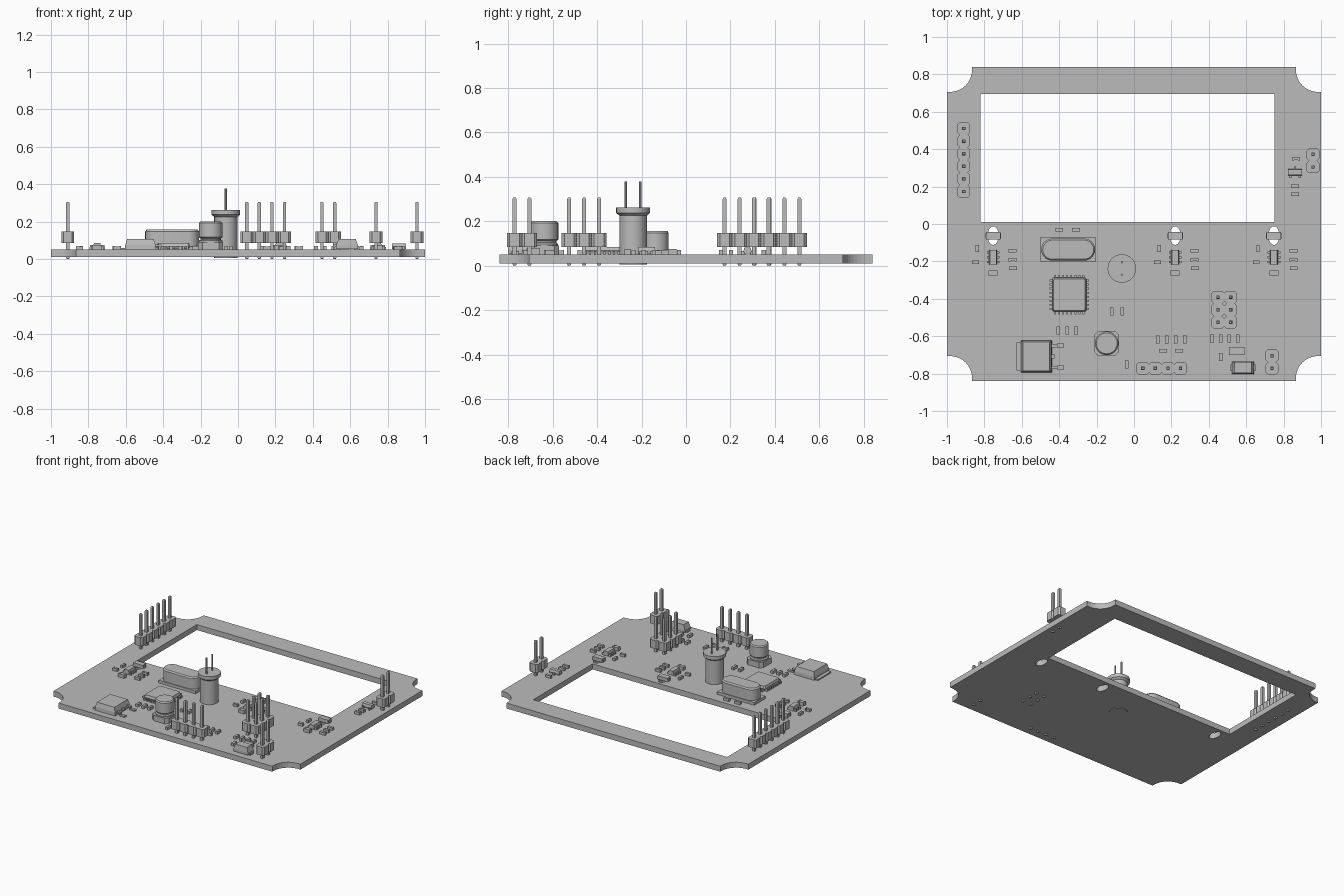
import bpy, bmesh, math
from mathutils import Vector

cube = bpy.data.objects.get("Cube")
if cube:
    bpy.data.objects.remove(cube, do_unlink=True)

grey = bpy.data.materials.new("plain grey")
grey.use_nodes = True
COLOUR = (0.5, 0.5, 0.5, 1)
grey.diffuse_color = COLOUR
grey.node_tree.nodes["Principled BSDF"].inputs["Base Color"].default_value = COLOUR

BOTTOM, TOP = 0.01, 0.05
PITCH = 0.0673


def finish(name, bm, smooth=False):
    bmesh.ops.recalc_face_normals(bm, faces=bm.faces)
    mesh = bpy.data.meshes.new(name)
    bm.to_mesh(mesh)
    bm.free()
    mesh.materials.append(grey)
    ob = bpy.data.objects.new(name, mesh)
    bpy.context.collection.objects.link(ob)
    if smooth:
        bpy.ops.object.select_all(action='DESELECT')
        ob.select_set(True)
        bpy.context.view_layer.objects.active = ob
        bpy.ops.object.shade_smooth_by_angle(angle=math.radians(35))
    return ob


def loft(bm, rings):
    """Skin a stack of (outline, height) rings and cap both ends."""
    loops = [[bm.verts.new((x, y, z)) for x, y in pts] for pts, z in rings]
    for a, b in zip(loops, loops[1:]):
        n = len(a)
        for i in range(n):
            bm.faces.new((a[i], a[(i + 1) % n], b[(i + 1) % n], b[i]))
    bm.faces.new(loops[0][::-1])
    bm.faces.new(loops[-1])


def rect(x, y, w, d, cut=0.0):
    """Rectangle outline, with chamfered corners when cut is given."""
    a, b = w / 2, d / 2
    if not cut:
        return [(x - a, y - b), (x + a, y - b), (x + a, y + b), (x - a, y + b)]
    return [(x - a + cut, y - b), (x + a - cut, y - b), (x + a, y - b + cut), (x + a, y + b - cut),
            (x + a - cut, y + b), (x - a + cut, y + b), (x - a, y + b - cut), (x - a, y - b + cut)]


def oval(x, y, rx, ry, n=32):
    return [(x + rx * math.cos(math.tau * i / n), y + ry * math.sin(math.tau * i / n)) for i in range(n)]


def stadium(x, y, w, d, n=12):
    r, s = d / 2, (w - d) / 2
    pts = []
    for side, start in ((1, -math.pi / 2), (-1, math.pi / 2)):
        for i in range(n + 1):
            t = start + math.pi * i / n
            pts.append((x + side * s + r * math.cos(t), y + r * math.sin(t)))
    return pts


def box(bm, x, y, w, d, z0, z1):
    loft(bm, [(rect(x, y, w, d), z0), (rect(x, y, w, d), z1)])


# Board with scooped corners, a window and three slots
def board_outline():
    hx, hy, r, lip, n = 1.0, 0.84, 0.118, 0.016, 10
    pts = []
    for sx, sy in ((1, 1), (-1, 1), (-1, -1), (1, -1)):
        arc = [(hx, hy - r - lip)]
        for i in range(n + 1):
            t = math.pi / 2 * i / n
            arc.append((hx - lip - r * math.sin(t), hy - lip - r * math.cos(t)))
        arc.append((hx - r - lip, hy))
        if sx * sy < 0:
            arc.reverse()
        pts += [(sx * x, sy * y) for x, y in arc]
    return pts


LED_X = (-0.753, 0.22, 0.748)
bm = bmesh.new()
outlines = [board_outline(), rect(-0.035, 0.3525, 1.57, 0.685)]
outlines += [oval(x, -0.062, 0.029, 0.05, 24) for x in LED_X]
edges = []
for pts in outlines:
    vs = [bm.verts.new((x, y, BOTTOM)) for x, y in pts]
    edges += [bm.edges.new((vs[i], vs[(i + 1) % len(vs)])) for i in range(len(vs))]
bmesh.ops.triangle_fill(bm, edges=edges, use_beauty=True, normal=Vector((0, 0, 1)))
ext = bmesh.ops.extrude_face_region(bm, geom=bm.faces[:])
bmesh.ops.translate(bm, verts=[v for v in ext["geom"] if isinstance(v, bmesh.types.BMVert)],
                    vec=(0, 0, TOP - BOTTOM))
finish("circuit_board", bm)


# Pin headers: chamfered cells with square pins through the board
def header(name, x, y, cols, rows):
    bm = bmesh.new()
    for i in range(cols):
        for j in range(rows):
            px, py = x + i * PITCH, y + j * PITCH
            cell = rect(px, py, PITCH, PITCH, 0.012)
            loft(bm, [(cell, 0.085), (cell, 0.147)])
            loft(bm, [(rect(px, py, 0.011, 0.011), 0), (rect(px, py, 0.018, 0.018), 0.006),
                      (rect(px, py, 0.018, 0.018), 0.3), (rect(px, py, 0.011, 0.011), 0.306)])
    finish(name, bm)


header("side_pin_header", -0.91, 0.174, 1, 6)
header("edge_pin_header", 0.957, 0.305, 1, 2)
header("front_pin_header", 0.047, -0.772, 4, 1)
header("corner_pin_header", 0.738, -0.772, 1, 2)
header("double_pin_header", 0.449, -0.526, 2, 3)

# Upright round component with a rim and two wires
bm = bmesh.new()
cx, cy = -0.065, -0.238
loft(bm, [(oval(cx, cy, r, r), z) for r, z in
          ((0.062, 0.006), (0.062, 0.225), (0.076, 0.237), (0.076, 0.262))])
for dy in (-0.033, 0.033):
    loft(bm, [(oval(cx, cy + dy, 0.006, 0.006, 10), z) for z in (0.25, 0.378)])
finish("round_component", bm, True)

# Can capacitor on a square foot
bm = bmesh.new()
cx, cy = -0.146, -0.638
loft(bm, [(rect(cx, cy, 0.134, 0.134, 0.022), z) for z in (TOP, 0.09)])
loft(bm, [(oval(cx, cy, r, r), z) for r, z in
          ((0.062, 0.088), (0.062, 0.098), (0.054, 0.104), (0.054, 0.11), (0.063, 0.117),
           (0.063, 0.192), (0.056, 0.2))])
finish("can_capacitor", bm, True)

# Crystal can on its flat base
bm = bmesh.new()
cx, cy = -0.352, -0.137
box(bm, cx, cy, 0.3, 0.128, TOP, 0.07)
loft(bm, [(stadium(cx, cy, 0.288, 0.118), z) for z in (0.07, 0.148)]
     + [(stadium(cx, cy, 0.272, 0.102), 0.157)])
finish("crystal", bm, True)

# Square processor with eight leads on each side
bm = bmesh.new()
cx, cy = -0.346, -0.378
loft(bm, [(rect(cx, cy, s, s, 0.008), z) for s, z in ((0.17, 0.055), (0.182, 0.068), (0.17, 0.085))])
for i in range(8):
    o = (i - 3.5) * 0.0215
    for s in (-1, 1):
        box(bm, cx + o, cy + s * 0.092, 0.01, 0.026, TOP, 0.066)
        box(bm, cx + s * 0.092, cy + o, 0.026, 0.01, TOP, 0.066)
finish("processor", bm)

# Power regulator with a tab, two leads and a stub
bm = bmesh.new()
cx, cy = -0.522, -0.708
loft(bm, [(rect(cx, cy, 0.165, 0.172), TOP), (rect(cx, cy, 0.162, 0.17), 0.075),
          (rect(cx, cy, 0.142, 0.154), 0.108)])
box(bm, -0.605, cy, 0.045, 0.15, TOP, 0.06)
for y in (-0.65, -0.767):
    box(bm, -0.43, y, 0.04, 0.018, 0.068, 0.078)
    box(bm, -0.413, y, 0.01, 0.018, TOP, 0.078)
    box(bm, -0.393, y, 0.036, 0.022, TOP, 0.06)
box(bm, -0.432, cy, 0.02, 0.02, 0.066, 0.078)
finish("power_regulator", bm)

# Power diode with end tabs
bm = bmesh.new()
cx, cy = 0.583, -0.768
loft(bm, [(rect(cx, cy, 0.116, 0.066), 0.055), (rect(cx, cy, 0.118, 0.066), 0.072),
          (rect(cx, cy, 0.092, 0.058), 0.108)])
for s in (-1, 1):
    box(bm, cx + s * 0.052, cy, 0.03, 0.034, TOP, 0.066)
finish("power_diode", bm)


# Small chips: body with end caps standing slightly proud
def chip(bm, x, y, w, d, h=0.02):
    box(bm, x, y, w * 0.98, d * 0.96, TOP, TOP + h * 0.92)
    for s in (-1, 1):
        if w > d:
            box(bm, x + s * w * 0.39, y, w * 0.22, d, TOP, TOP + h)
        else:
            box(bm, x, y + s * d * 0.39, w, d * 0.22, TOP, TOP + h)


L, W = 0.042, 0.019

# Sensor groups repeated behind each slot
for n, x in enumerate(LED_X, 1):
    bm = bmesh.new()
    box(bm, x, -0.062, 0.078, 0.04, TOP, 0.076)
    for s in (-1, 1):
        box(bm, x + s * 0.036, -0.062, 0.012, 0.03, TOP, 0.064)
    finish(f"slot_sensor_{n}", bm)

    bm = bmesh.new()
    loft(bm, [(rect(x, -0.178, w, 0.076), z) for w, z in ((0.036, 0.054), (0.042, 0.068), (0.034, 0.085))])
    for s in (-1, 1):
        for k in (-1, 0, 1):
            box(bm, x + s * 0.025, -0.178 + k * 0.025, 0.018, 0.012, TOP, 0.066)
    finish(f"small_amplifier_{n}", bm)

    bm = bmesh.new()
    chip(bm, x - 0.085, -0.13, 0.017, 0.038)
    chip(bm, x - 0.094, -0.205, 0.036, 0.019)
    chip(bm, x, -0.262, 0.048, 0.029, 0.026)
    for dx, y in ((0.104, -0.144), (0.104, -0.19), (0.106, -0.236)):
        chip(bm, x + dx, y, L, W)
    finish(f"sensor_resistors_{n}", bm)

# Loose resistors, lying along x and then along y
bm = bmesh.new()
for x, y in ((-0.4, -0.031), (-0.31, -0.031), (0.155, -0.678), (0.24, -0.678),
             (0.866, 0.35), (0.861, 0.203), (0.861, 0.158)):
    chip(bm, x, y, L, W)
finish("lengthwise_resistors", bm)

bm = bmesh.new()
spots = [(-0.118, -0.468), (-0.064, -0.468), (-0.038, -0.752), (0.465, -0.711)]
spots += [(-0.406 + 0.048 * i, -0.57) for i in range(3)]
spots += [(0.128 + 0.048 * i, -0.618) for i in range(4)]
spots += [(0.417 + 0.046 * i, -0.612) for i in range(4)]
for x, y in spots:
    chip(bm, x, y, W, L)
finish("crosswise_resistors", bm)

bm = bmesh.new()
chip(bm, 0.55, -0.679, 0.084, 0.043, 0.03)
finish("large_capacitor", bm)

# Three-legged transistor beside the window
bm = bmesh.new()
cx, cy = 0.861, 0.277
loft(bm, [(rect(cx, cy, 0.076, d), z) for d, z in ((0.03, 0.054), (0.036, 0.066), (0.028, 0.082))])
for dx, s in ((0, 1), (-0.025, -1), (0.025, -1)):
    box(bm, cx + dx, cy + s * 0.02, 0.012, 0.02, TOP, 0.066)
finish("transistor", bm)
